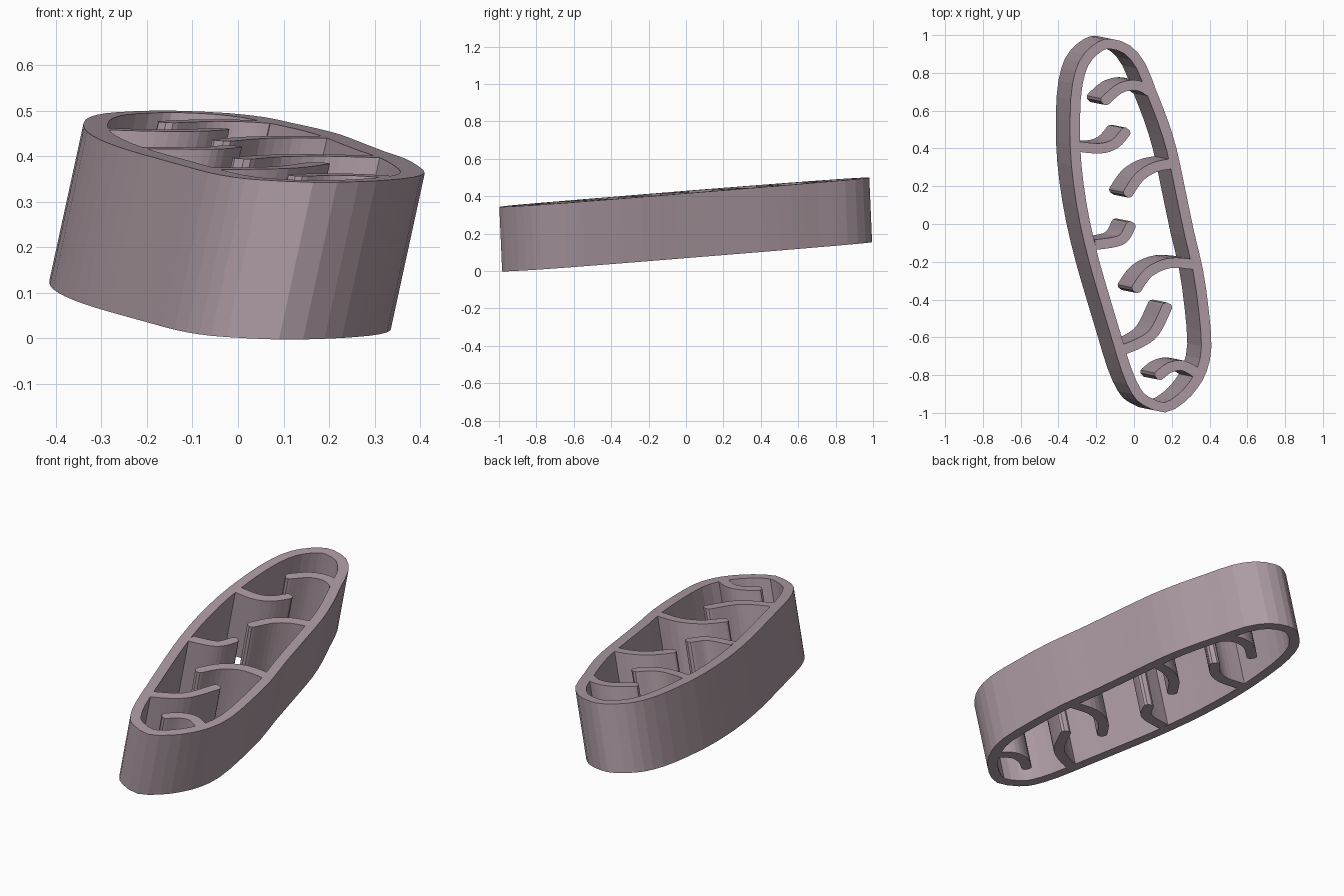
import bpy, bmesh
from mathutils import Vector

if "Cube" in bpy.data.objects:
    bpy.data.objects.remove(bpy.data.objects["Cube"])

LEAN = Vector((0.075, -0.015, 0.345))   # slanted extrusion from bottom to top

mat = bpy.data.materials.new("mauve")
mat.diffuse_color = (0.42, 0.33, 0.37, 1)
mat.use_nodes = True
mat.node_tree.nodes["Principled BSDF"].inputs["Base Color"].default_value = mat.diffuse_color


def smooth(pts, n, closed):
    """Catmull-Rom interpolation through 2D points."""
    p = [Vector(q) for q in pts]
    k, out = len(p), []
    for i in range(k if closed else k - 1):
        at = (lambda j: p[j % k]) if closed else (lambda j: p[max(0, min(k - 1, j))])
        a, b, c, d = at(i - 1), at(i), at(i + 1), at(i + 2)
        for s in range(n):
            t = s / n
            out.append(0.5 * (2 * b + (c - a) * t + (2 * a - 5 * b + 4 * c - d) * t * t
                              + (3 * b - a - 3 * c + d) * t ** 3))
    return out if closed else out + [p[-1]]


def normals(pts, closed):
    """Right-hand normals along a path."""
    k, out = len(pts), []
    for i in range(k):
        a = pts[(i - 1) % k] if closed else pts[max(i - 1, 0)]
        b = pts[(i + 1) % k] if closed else pts[min(i + 1, k - 1)]
        t = (b - a).normalized()
        out.append(Vector((t.y, -t.x)))
    return out


def wall(name, left, right, closed):
    """Slanted solid between two matching edge lines given on the top face."""
    bm = bmesh.new()
    rows = []
    for l, r in zip(left, right):
        top = [Vector((q.x, q.y, 0.422 - 0.023 * q.x + 0.076 * q.y)) for q in (l, r)]
        rows.append([bm.verts.new(v) for v in
                     (top[0], top[1], top[1] - LEAN, top[0] - LEAN)])
    k = len(rows)
    for i in range(k if closed else k - 1):
        a, b = rows[i], rows[(i + 1) % k]
        for j in range(4):
            m = (j + 1) % 4
            bm.faces.new((a[j], a[m], b[m], b[j]))
    if not closed:
        bm.faces.new(rows[0])
        bm.faces.new(rows[-1])
    bmesh.ops.recalc_face_normals(bm, faces=bm.faces)
    me = bpy.data.meshes.new(name)
    bm.to_mesh(me)
    bm.free()
    me.materials.append(mat)
    ob = bpy.data.objects.new(name, me)
    bpy.context.collection.objects.link(ob)


# Outer rim, clockwise from the back
outline = [(-0.12, 0.98), (-0.02, 0.945), (0.06, 0.85), (0.12, 0.70), (0.175, 0.56),
           (0.225, 0.40), (0.27, 0.19), (0.32, -0.05), (0.365, -0.24), (0.395, -0.45),
           (0.41, -0.65), (0.385, -0.78), (0.335, -0.87), (0.265, -0.945), (0.165, -0.998),
           (0.05, -0.96), (-0.01, -0.90), (-0.065, -0.78), (-0.12, -0.60), (-0.18, -0.40),
           (-0.235, -0.21), (-0.285, 0.0), (-0.32, 0.21), (-0.338, 0.42), (-0.335, 0.66),
           (-0.31, 0.81), (-0.265, 0.90), (-0.19, 0.965)]
outer = smooth(outline, 2, True)
inner = [p + n * 0.053 for p, n in zip(outer, normals(outer, True))]
wall("rim", outer, inner, True)

# Hooked fins, each from the rim to its free tip
fins = {
    "right_fin_1": [(0.085, 0.70), (0.045, 0.725), (-0.01, 0.735), (-0.08, 0.715), (-0.15, 0.655)],
    "right_fin_2": [(0.205, 0.32), (0.11, 0.30), (0.03, 0.25), (-0.03, 0.165)],
    "right_fin_3": [(0.325, -0.215), (0.19, -0.207), (0.08, -0.255), (0.015, -0.34)],
    "right_fin_4": [(0.335, -0.79), (0.26, -0.75), (0.19, -0.76), (0.135, -0.80)],
    "left_fin_1": [(-0.30, 0.41), (-0.18, 0.40), (-0.10, 0.425), (-0.045, 0.485)],
    "left_fin_2": [(-0.205, -0.11), (-0.10, -0.095), (-0.05, -0.07), (-0.018, -0.01)],
    "left_fin_3": [(-0.07, -0.67), (0.03, -0.63), (0.11, -0.57), (0.175, -0.44)],
}
for name, path in fins.items():
    mid = smooth(path, 4, False)
    nrm = normals(mid, False)
    half = [0.027] * len(mid)
    # rounded tip
    tip = (mid[-1] - mid[-2]).normalized()
    for along, h in ((0.012, 0.024), (0.022, 0.012)):
        mid.append(Vector(path[-1]) + tip * along)
        nrm.append(nrm[-1])
        half.append(h)
    wall(name, [p - n * h for p, n, h in zip(mid, nrm, half)],
         [p + n * h for p, n, h in zip(mid, nrm, half)], False)
